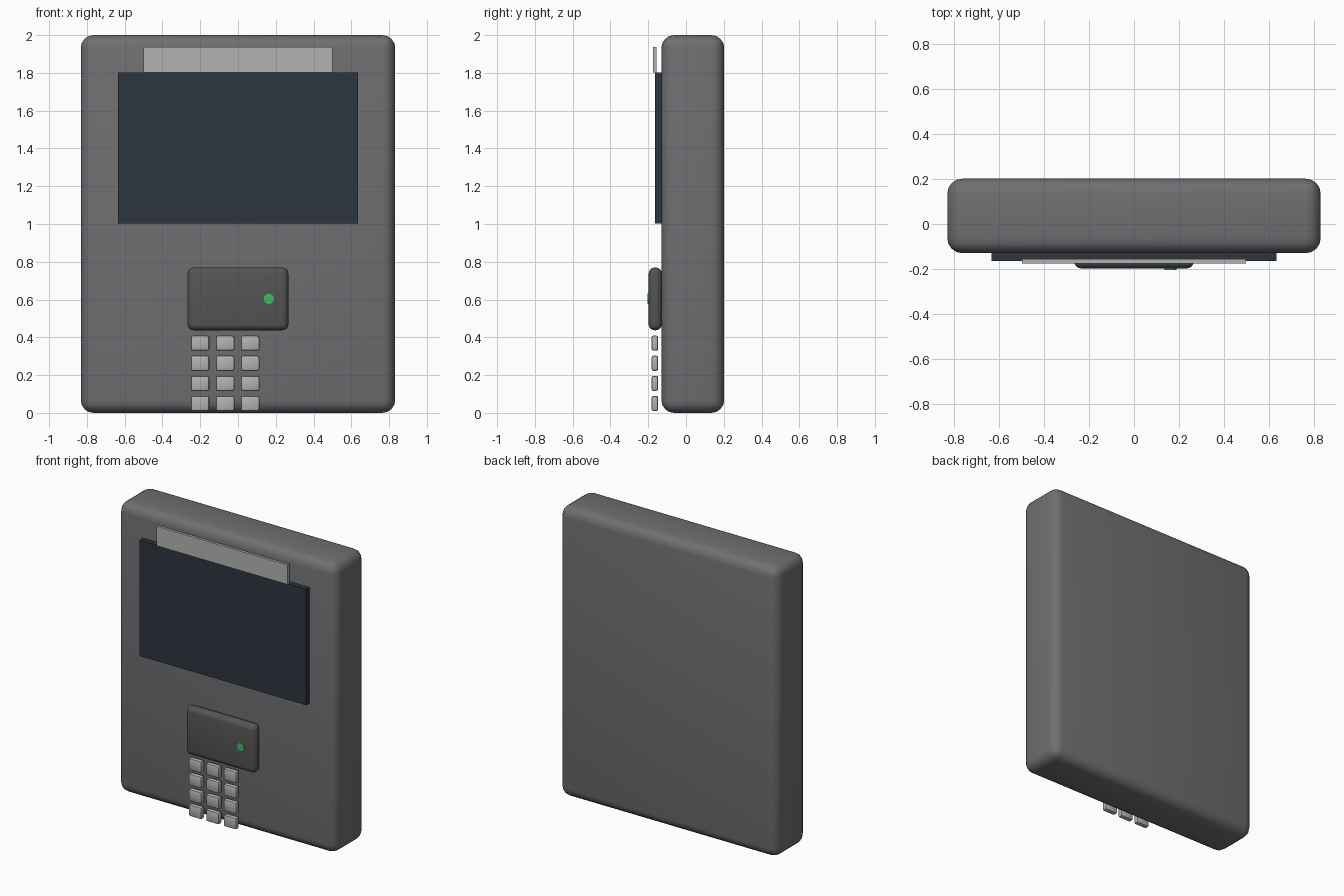
import bpy

if "Cube" in bpy.data.objects:
    bpy.data.objects.remove(bpy.data.objects["Cube"])


def material(name, rgb):
    m = bpy.data.materials.new(name)
    m.diffuse_color = (*rgb, 1)
    m.use_nodes = True
    m.node_tree.nodes["Principled BSDF"].inputs["Base Color"].default_value = m.diffuse_color
    return m


def box(name, x, y, z, bevel=0, segments=3, mat=None):
    """Box from (min, max) pairs, with optional rounded edges."""
    bpy.ops.mesh.primitive_cube_add(
        size=1, location=[(a + b) / 2 for a, b in (x, y, z)])
    ob = bpy.context.object
    ob.name = name
    ob.scale = [b - a for a, b in (x, y, z)]
    bpy.ops.object.transform_apply(location=False, rotation=False, scale=True)
    if bevel:
        mod = ob.modifiers.new("rounding", 'BEVEL')
        mod.width = bevel
        mod.segments = segments
        bpy.ops.object.modifier_apply(modifier=mod.name)
        bpy.ops.object.shade_smooth_by_angle()
    if mat:
        ob.data.materials.append(mat)
    return ob


casing = material("casing_grey", (0.16, 0.16, 0.17))
glass = material("dark_glass", (0.025, 0.035, 0.048))
dark = material("dark_plastic", (0.09, 0.09, 0.09))
light = material("light_plastic", (0.45, 0.45, 0.44))
green = material("green_light", (0.05, 0.5, 0.12))

# Main housing
box("housing", (-0.832, 0.832), (-0.13, 0.202), (0, 2), 0.067, 4, casing)

# Screen and header strip standing just clear of the housing
box("screen", (-0.634, 0.634), (-0.164, -0.128), (1.003, 1.803), mat=glass)
box("header_strip", (-0.5, 0.5), (-0.175, -0.156), (1.803, 1.937), mat=light)

# Card reader with indicator light
box("card_reader", (-0.267, 0.267), (-0.198, -0.128), (0.437, 0.77), 0.033, 4, dark)
bpy.ops.mesh.primitive_cylinder_add(vertices=24, radius=0.027, depth=0.02,
                                    location=(0.163, -0.194, 0.604),
                                    rotation=(1.570796, 0, 0))
led = bpy.context.object
led.name = "indicator_light"
led.data.materials.append(green)
bpy.ops.object.shade_smooth_by_angle()

# Keypad, three columns by four rows
for row in range(4):
    for col in range(3):
        cx = -0.201 + 0.1325 * col
        cz = 0.369 - 0.1062 * row
        box(f"key_{row}_{col}", (cx - 0.049, cx + 0.049), (-0.182, -0.147),
            (cz - 0.04, cz + 0.04), 0.01, 2, light)
